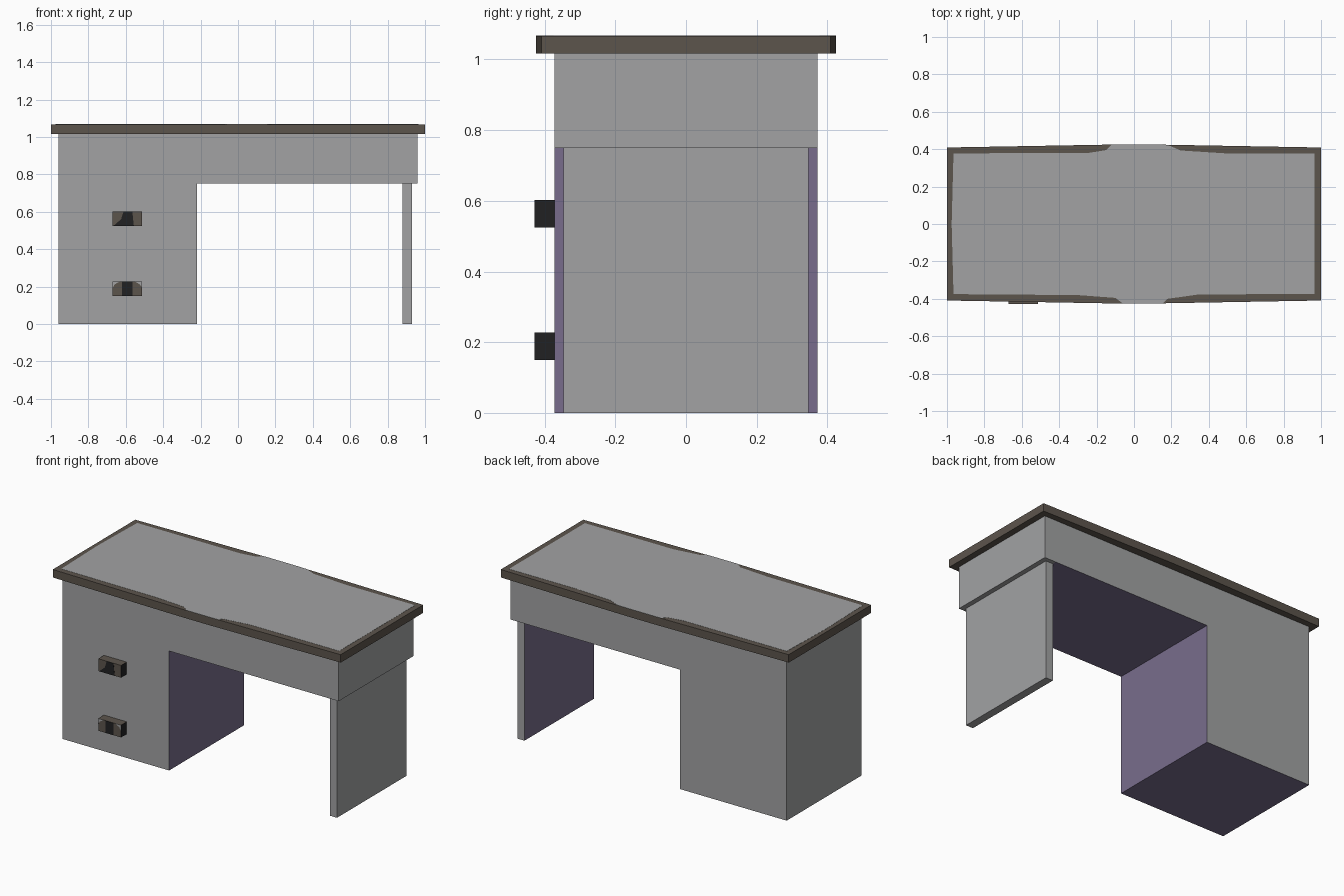
import bpy
import bmesh

cube = bpy.data.objects.get("Cube")
if cube:
    bpy.data.objects.remove(cube, do_unlink=True)


def material(name, r, g, b):
    mat = bpy.data.materials.new(name)
    mat.use_nodes = True
    mat.diffuse_color = (r, g, b, 1)
    node = next(n for n in mat.node_tree.nodes if n.type == 'BSDF_PRINCIPLED')
    node.inputs["Base Color"].default_value = (r, g, b, 1)
    node.inputs["Roughness"].default_value = 0.8
    return mat


GREY = material("grey panel", 0.36, 0.365, 0.37)
BROWN = material("brown trim", 0.108, 0.090, 0.073)
PURPLE = material("purple inner panel", 0.19, 0.152, 0.265)
BLACK = material("black handle", 0.015, 0.015, 0.016)


def prism(name, outline, axis, low, high, mats, rule=None):
    """Extrude a flat outline along y (outline in x, z) or z (outline in x, y)."""
    bm = bmesh.new()
    verts = [bm.verts.new((a, low, b) if axis == 'y' else (a, b, low))
             for a, b in outline]
    face = bm.faces.new(verts)
    extruded = bmesh.ops.extrude_face_region(bm, geom=[face], use_keep_orig=True)
    new = [v for v in extruded["geom"] if isinstance(v, bmesh.types.BMVert)]
    shift = (0, high - low, 0) if axis == 'y' else (0, 0, high - low)
    bmesh.ops.translate(bm, verts=new, vec=shift)
    bmesh.ops.recalc_face_normals(bm, faces=bm.faces)
    if rule:
        for f in bm.faces:
            f.material_index = rule(f.normal, f.calc_center_median())
    mesh = bpy.data.meshes.new(name)
    bm.to_mesh(mesh)
    bm.free()
    for mat in mats:
        mesh.materials.append(mat)
    obj = bpy.data.objects.new(name, mesh)
    bpy.context.scene.collection.objects.link(obj)
    return obj


def rect(x0, x1, z0, z1):
    return [(x0, z0), (x1, z0), (x1, z1), (x0, z1)]


# Pedestal and apron as one L-shaped body, purple inside the knee space and below
LEG_X0, LEG_X1 = 0.88, 0.93
PED_X, APRON_Z, BODY_TOP = -0.218, 0.75, 1.017
body = [(-0.96, 0), (PED_X, 0), (PED_X, APRON_Z), (LEG_X0, APRON_Z),
        (0.96, APRON_Z), (0.96, BODY_TOP), (-0.96, BODY_TOP)]
prism("desk_body", body, 'y', -0.372, 0.372, [GREY, PURPLE],
      lambda n, c: int((n.z < -0.5 and c.x < LEG_X0) or (n.x > 0.5 and c.x < 0)))

# Side panel leg
prism("side_leg", rect(LEG_X0, LEG_X1, 0, APRON_Z), 'y', -0.346, 0.346,
      [GREY, PURPLE], lambda n, c: int(n.x < -0.5))

# Slightly bowed tabletop
SLAB_TOP = 1.067
slab = [(-1, -0.409), (-0.1, -0.425), (0.1, -0.425), (1, -0.409),
        (1, 0.409), (0.1, 0.425), (-0.1, 0.425), (-1, 0.409)]
prism("tabletop", slab, 'z', BODY_TOP, SLAB_TOP, [BROWN])

# Worn grey surface reaching the edges at the middle
surface = [(-0.965, -0.375), (-0.3, -0.38), (-0.1, -0.395), (-0.06, -0.425),
           (0.1, -0.425), (0.155, -0.424), (0.18, -0.4), (0.35, -0.376),
           (0.965, -0.375), (0.965, 0.378), (0.5, 0.377), (0.25, 0.393),
           (0.18, 0.423), (0.1, 0.425), (-0.1, 0.425), (-0.12, 0.424),
           (-0.15, 0.395), (-0.25, 0.379), (-0.965, 0.378), (-0.975, 0)]
prism("tabletop_surface", surface, 'z', SLAB_TOP, SLAB_TOP + 0.001, [GREY])

# Drawer handles: brown blocks with black ends, undersides and worn centres
HX0, HX1, HY = -0.671, -0.513, -0.428
centres = {
    "lower": (0.15, [(-0.62, 0), (-0.565, 0), (-0.565, 0.077), (-0.62, 0.077)]),
    "upper": (0.525, [(-0.665, 0), (-0.557, 0), (-0.565, 0.077),
                      (-0.612, 0.077), (-0.625, 0.035)]),
}
for label, (z, centre) in centres.items():
    prism(label + "_handle", rect(HX0, HX1, z, z + 0.077), 'y', HY, -0.37,
          [BROWN, BLACK], lambda n, c: int(abs(n.x) > 0.5 or n.z < -0.5))
    prism(label + "_handle_centre", [(x, z + h) for x, h in centre],
          'y', HY - 0.001, HY, [BLACK])

# Pale worn corners on the lower handle
z = centres["lower"][0] + 0.077
for side, x, d in (("right", HX0, 1), ("left", HX1, -1)):
    corner = [(x, z), (x + 0.04 * d, z), (x + 0.012 * d, z - 0.015), (x, z - 0.035)]
    prism("lower_handle_corner_" + side, corner, 'y', HY - 0.001, HY, [GREY])
